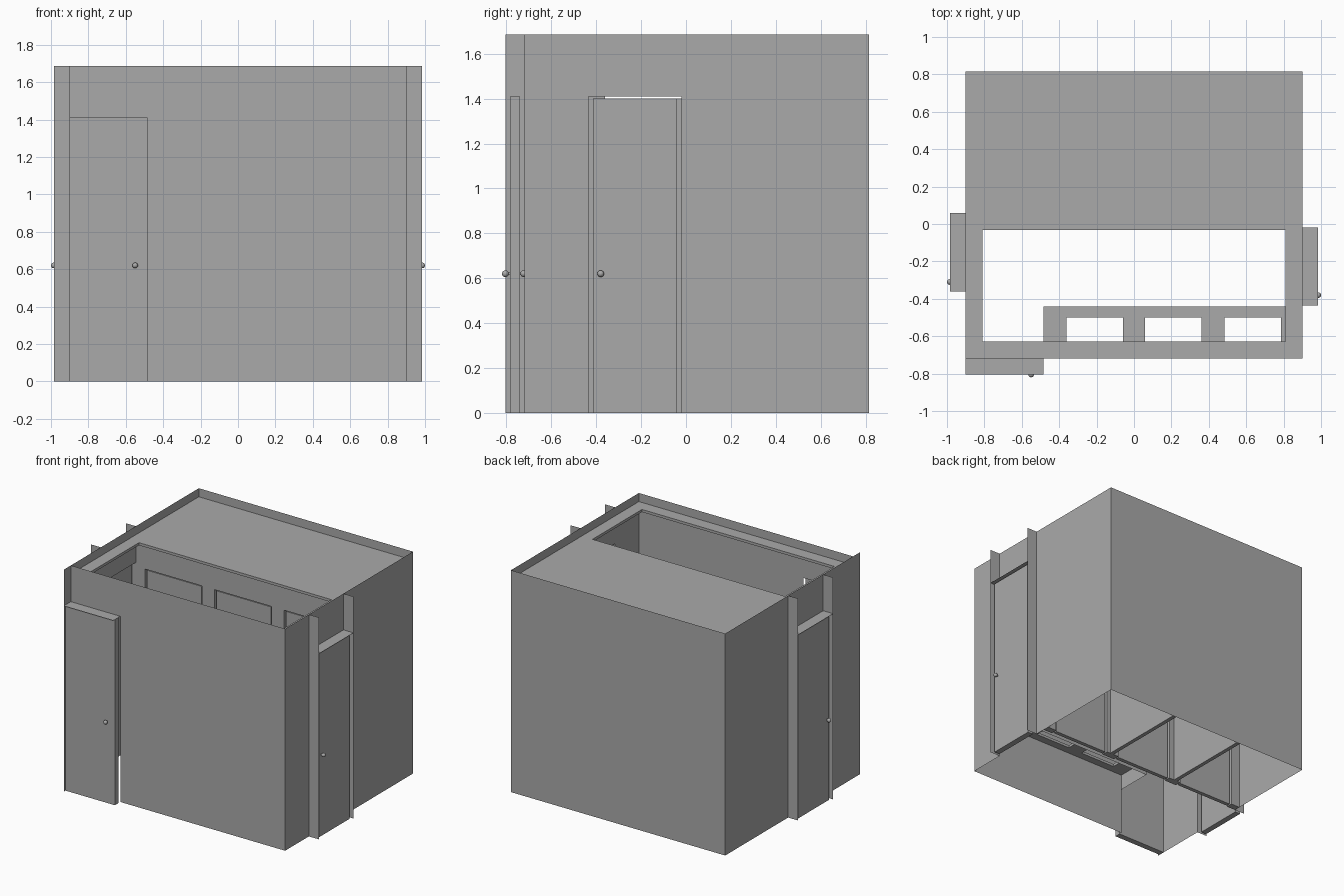
import bpy
import bmesh
from mathutils import Vector

if "Cube" in bpy.data.objects:
    bpy.data.objects.remove(bpy.data.objects["Cube"])

GREY = (0.4, 0.4, 0.4, 1)
grey = bpy.data.materials.new("plain grey")
grey.use_nodes = True
grey.diffuse_color = GREY
grey.node_tree.nodes["Principled BSDF"].inputs["Base Color"].default_value = GREY

# Main dimensions
W, FRONT, BACK, TOP, ROOF = 0.9, -0.72, 0.815, 1.685, 1.62
DOOR_TOP, REACH = 1.41, 0.085
STALL_Y, STALL_T = 0.085, 0.05


def finish(name, bm):
    bmesh.ops.recalc_face_normals(bm, faces=bm.faces)
    mesh = bpy.data.meshes.new(name)
    bm.to_mesh(mesh)
    bm.free()
    mesh.materials.append(grey)
    obj = bpy.data.objects.new(name, mesh)
    bpy.context.collection.objects.link(obj)
    return obj


def panel(name, us, vs, place, holes=(), thickness=0):
    """Sheet made of grid cells, leaving out the listed cells."""
    bm = bmesh.new()
    for i in range(len(us) - 1):
        for j in range(len(vs) - 1):
            if (i, j) not in holes:
                corners = [(i, j), (i + 1, j), (i + 1, j + 1), (i, j + 1)]
                bm.faces.new([bm.verts.new(place(us[a], vs[b])) for a, b in corners])
    bmesh.ops.remove_doubles(bm, verts=bm.verts, dist=0.0001)
    obj = finish(name, bm)
    if thickness:
        mod = obj.modifiers.new("thickness", "SOLIDIFY")
        mod.thickness = thickness
        mod.offset = 0
    return obj


def box(name, a, b):
    bm = bmesh.new()
    bmesh.ops.create_cube(bm, size=1)
    a, b = Vector(a), Vector(b)
    for v in bm.verts:
        v.co = (a + b) / 2 + v.co * (b - a)
    return finish(name, bm)


def knob(name, centre):
    bm = bmesh.new()
    bmesh.ops.create_uvsphere(bm, u_segments=16, v_segments=10, radius=0.015)
    bmesh.ops.translate(bm, verts=bm.verts, vec=centre)
    for f in bm.faces:
        f.smooth = True
    finish(name, bm)


def door(name, a0, a1, knob_at, place, inset, fins):
    """Slab outside its opening, with a hood and full-height side fins.
    place turns (along, outward, z) into a position."""
    box(name + "_slab", place(a0 + inset, 0.02, 0),
        place(a1 - inset, 0.065, DOOR_TOP - inset / 2))
    panel(name + "_hood", [a0, a1], [0, REACH], lambda u, v: place(u, v, DOOR_TOP))
    for n, a in enumerate(fins):
        panel(f"{name}_fin_{n}", [0, REACH], [0, TOP], lambda u, v: place(a, u, v))
    for side, out in (("outer", 0.085), ("inner", 0.003)):
        knob(f"{name}_{side}_knob", place(a0 + knob_at if knob_at > 0 else a1 + knob_at,
                                          out, 0.62))
        box(f"{name}_{side}_knob_stem",
            place((a0 + knob_at if knob_at > 0 else a1 + knob_at) - 0.005, min(out, 0.04), 0.615),
            place((a0 + knob_at if knob_at > 0 else a1 + knob_at) + 0.005, max(out, 0.04), 0.625))


# Outer walls with doorways
left_door, right_door, front_door = (-0.435, -0.02), (-0.36, 0.06), (-W, -0.485)
levels = [0, DOOR_TOP, TOP]
panel("front_wall", [-W, front_door[1], W], levels, lambda u, v: (u, FRONT, v), [(0, 0)])
panel("back_wall", [-W, W], [0, TOP], lambda u, v: (u, BACK, v))
panel("left_wall", [FRONT, *left_door, BACK], levels, lambda u, v: (W, u, v), [(1, 0)])
panel("right_wall", [FRONT, *right_door, BACK], levels, lambda u, v: (-W, u, v), [(1, 0)])

# Outer doors
door("front_door", *front_door, -0.065, lambda a, o, z: (a, FRONT - o, z), 0, [-W])
door("left_door", *left_door, 0.055, lambda a, o, z: (W + o, a, z), 0.02, left_door)
door("right_door", *right_door, 0.05, lambda a, o, z: (-W - o, a, z), 0.02, right_door)

# Sunken roof with its opening and thin rim
hx, hy0, hy1, rim = 0.822, -0.64, -0.02, 0.013
panel("roof", [-W, -hx, hx, W], [FRONT, hy0, hy1, BACK],
      lambda u, v: (u, v, ROOF), [(1, 1)])
panel("roof_opening_rim", [-hx, -hx + rim, hx - rim, hx], [hy0, hy0 + rim, hy1 - rim, hy1],
      lambda u, v: (u, v, ROOF - 0.01), [(1, 1)], 0.02)

# Stalls: front wall with three doorways, doors and partitions
half = 0.24
cuts = [-W]
for c in (-0.585, 0, 0.585):
    cuts += [c - half, c + half]
    box("stall_door", (c - half + 0.01, STALL_Y - 0.015, 0),
        (c + half - 0.01, STALL_Y + 0.015, 1.37))
panel("stall_front_wall", cuts + [W], [0, 1.38, ROOF - 0.003],
      lambda u, v: (u, STALL_Y, v), [(1, 0), (3, 0), (5, 0)], STALL_T)
for x in (-0.3, 0.3):
    box("stall_partition", (x - 0.015, STALL_Y + STALL_T / 2, 0),
        (x + 0.015, BACK, ROOF - 0.003))

# Wash counter with three cut-out basins and a hanging apron
cx, cy, c_low, c_top = -0.485, -0.44, 0.36, 0.5
panel("counter_top", [cx, -0.36, -0.06, 0.06, 0.36, 0.485, 0.785, W],
      [FRONT, -0.66, -0.5, cy], lambda u, v: (u, v, c_top - 0.01),
      [(1, 1), (3, 1), (5, 1)], 0.02)
panel("counter_apron", [cx, W], [c_low, c_top], lambda u, v: (u, cy, v))
panel("counter_end", [FRONT, cy], [c_low, c_top], lambda u, v: (cx, u, v))
